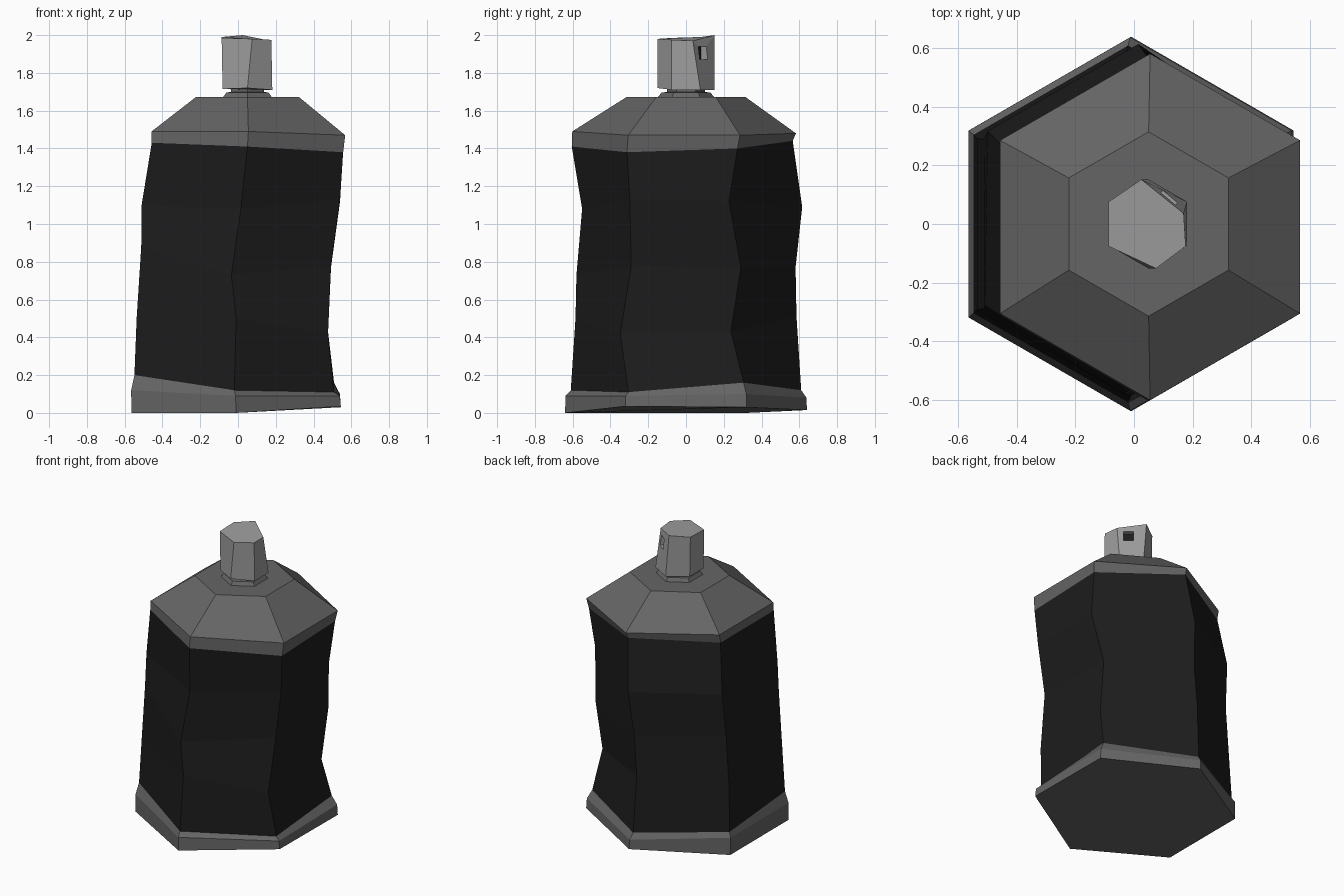
import bpy, bmesh
from math import cos, sin, radians

if "Cube" in bpy.data.objects:
    bpy.data.objects.remove(bpy.data.objects["Cube"])


def material(name, value):
    m = bpy.data.materials.new(name)
    m.diffuse_color = (value, value, value, 1)
    m.use_nodes = True
    m.node_tree.nodes["Principled BSDF"].inputs["Base Color"].default_value = m.diffuse_color
    return m


black = material("black_paint", 0.012)
metal = material("dark_metal", 0.13)
plastic = material("grey_plastic", 0.34)


def ring(cx, cy, r, zs, dents=None):
    """Hexagon with corners at 30, 90 ... 330 degrees and a height per corner."""
    if not isinstance(zs, (list, tuple)):
        zs = [zs] * 6
    pts = []
    for i, z in enumerate(zs):
        a = radians(30 + 60 * i)
        dx, dy = (dents or {}).get(i, (0, 0))
        pts.append((cx + r * cos(a) + dx, cy + r * sin(a) + dy, z))
    return pts


def loft(name, rings, mat):
    """Closed flat-faced skin through a stack of hexagons."""
    bm = bmesh.new()
    loops = [[bm.verts.new(p) for p in r] for r in rings]
    for a, b in zip(loops, loops[1:]):
        for i in range(6):
            j = (i + 1) % 6
            bm.faces.new((a[i], a[j], b[j], b[i]))
    bm.faces.new(loops[0][::-1])
    bm.faces.new(loops[-1])
    bmesh.ops.recalc_face_normals(bm, faces=bm.faces)
    me = bpy.data.meshes.new(name)
    bm.to_mesh(me)
    bm.free()
    me.materials.append(mat)
    ob = bpy.data.objects.new(name, me)
    bpy.context.collection.objects.link(ob)
    return ob


# Seams shared by neighbouring parts
low_seam = ring(-.02, 0, .61, [.16, .12, .15, .20, .12, .11])
high_seam = ring(.05, -.02, .585, [1.40, 1.44, 1.43, 1.43, 1.41, 1.38])

# Base rim
loft("base_rim", [
    ring(-.01, 0, .64, [.03, .015, 0, 0, 0, .035]),
    ring(-.013, 0, .638, [.10, .08, .12, .12, .09, .09]),
    low_seam], metal)

# Dented can body
loft("can_body", [
    low_seam,
    ring(-.03, 0, .585, [.43, .51, .45, .50, .50, .42],
         {0: (0, -.055), 4: (.02, 0), 5: (0, -.055)}),
    ring(-.01, 0, .58, [.77, .77, .80, .88, .73, .78], {4: (-.025, 0)}),
    ring(.015, .02, .595, [1.12, 1.09, 1.10, 1.10, 1.08, 1.13],
         {0: (.01, -.09), 3: (-.01, 0), 4: (0, .025), 5: (.01, -.02)}),
    high_seam], black)

# Sloping shoulder
loft("shoulder", [
    high_seam,
    ring(.055, -.01, .592, [1.47, 1.48, 1.49, 1.49, 1.49, 1.47]),
    ring(.05, 0, .315, 1.672)], metal)

# Valve collar
loft("valve_collar", [
    ring(.05, 0, .15, 1.67),
    ring(.05, 0, .13, 1.695),
    ring(.05, 0, .10, 1.70),
    ring(.05, 0, .10, 1.73)], metal)

# Spray cap with a skewed top
cap = loft("spray_cap", [
    ring(.05, 0, .152, [1.71, 1.71, 1.715, 1.715, 1.72, 1.71]),
    ring(.045, 0, .152, [1.97, 2.0, 1.99, 1.985, 1.98, 1.975],
         {0: (-.007, -.04), 1: (-.02, 0), 4: (.03, 0)})], plastic)


# Spray hole in the back right face
def hole_box(name, dist, depth, size):
    d = (cos(radians(52)), sin(radians(52)))
    bpy.ops.mesh.primitive_cube_add(
        size=1, location=(.05 + d[0] * dist, d[1] * dist, 1.905),
        rotation=(0, 0, radians(52)))
    ob = bpy.context.object
    ob.name = name
    ob.scale = (depth, size, .07)
    ob.data.materials.append(black)
    return ob


cutter = hole_box("hole_cutter", .12, .10, .065)
cutter.hide_render = True
cutter.hide_viewport = False
cutter.display_type = 'WIRE'
cut = cap.modifiers.new("spray_hole", 'BOOLEAN')
cut.operation = 'DIFFERENCE'
cut.object = cutter
hole_box("spray_hole_floor", .065, .02, .065)
